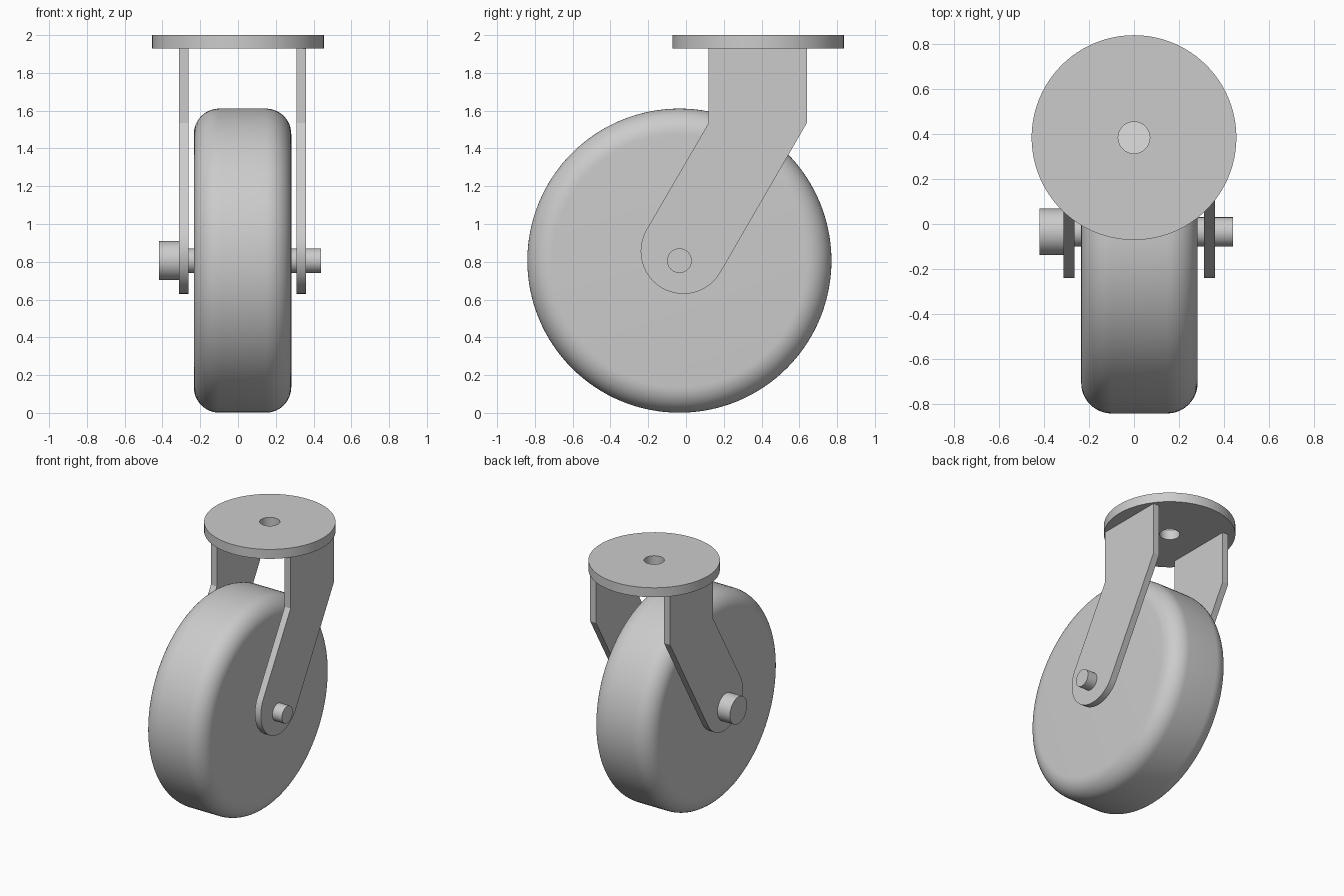
import bpy, bmesh
from math import pi, sin, cos, radians
from mathutils import Matrix, Vector

if "Cube" in bpy.data.objects:
    bpy.data.objects.remove(bpy.data.objects["Cube"], do_unlink=True)

grey = bpy.data.materials.new("light_grey")
grey.use_nodes = True
GREY = (0.6, 0.6, 0.6, 1)
grey.diffuse_color = GREY
grey.node_tree.nodes["Principled BSDF"].inputs["Base Color"].default_value = GREY

AXLE_Y, AXLE_Z = -0.035, 0.806


def finish(name, bm):
    bmesh.ops.remove_doubles(bm, verts=bm.verts, dist=1e-5)
    bmesh.ops.recalc_face_normals(bm, faces=bm.faces)
    mesh = bpy.data.meshes.new(name)
    bm.to_mesh(mesh)
    bm.free()
    mesh.materials.append(grey)
    obj = bpy.data.objects.new(name, mesh)
    bpy.context.collection.objects.link(obj)
    bpy.ops.object.select_all(action="DESELECT")
    obj.select_set(True)
    bpy.context.view_layer.objects.active = obj
    bpy.ops.object.shade_smooth_by_angle(angle=radians(30))
    return obj


def lathe(name, profile, matrix, closed=False, steps=96):
    """Spin (radius, height) points about local z, then place the result."""
    bm = bmesh.new()
    verts = [bm.verts.new((r, 0, h)) for r, h in profile]
    pairs = list(zip(verts, verts[1:]))
    if closed:
        pairs.append((verts[-1], verts[0]))
    edges = [bm.edges.new(p) for p in pairs]
    bmesh.ops.spin(bm, geom=verts + edges, cent=(0, 0, 0), axis=(0, 0, 1),
                   angle=2 * pi, steps=steps, use_merge=True)
    bm.transform(matrix)
    return finish(name, bm)


def along_x(x):
    return Matrix.Translation((x, AXLE_Y, AXLE_Z)) @ Matrix.Rotation(pi / 2, 4, "Y")


def rod(name, radius, x0, x1):
    length = x1 - x0
    lathe(name, [(0, 0), (radius, 0), (radius, length), (0, length)], along_x(x0), steps=48)


# Wheel with rounded shoulders
R, HALF, FILLET = 0.805, 0.258, 0.135
shoulder = [(R - FILLET + FILLET * sin(a), HALF - FILLET + FILLET * cos(a))
            for a in (i * pi / 24 for i in range(13))]
wheel_profile = [(0, HALF)] + shoulder + [(r, -h) for r, h in reversed(shoulder)] + [(0, -HALF)]
lathe("wheel", wheel_profile, along_x(0.024), steps=128)

# Axle bolt with its head
rod("axle", 0.065, -0.31, 0.44)
rod("axle_head", 0.103, -0.418, -0.31)

# Round mounting plate with a centre hole
lathe("mounting_plate", [(0.07, 0), (0.454, 0), (0.454, 0.072), (0.07, 0.072)],
      Matrix.Translation((0, 0.383, 1.928)), closed=True)

# Fork arms: bent strips with a rounded lower end
END = Vector((-0.014, 0.856))
END_R = 0.226
arc = [END + END_R * Vector((cos(a), sin(a)))
       for a in (radians(150 + i * 7.5) for i in range(25))]
outline = [(0.64, 1.928), (0.12, 1.928), (0.12, 1.535)] + [tuple(p) for p in arc] + [(0.64, 1.535)]


def fork_arm(name, x0, x1):
    bm = bmesh.new()
    face = bm.faces.new([bm.verts.new((x0, y, z)) for y, z in outline])
    ext = bmesh.ops.extrude_face_region(bm, geom=[face], use_keep_orig=True)
    moved = [g for g in ext["geom"] if isinstance(g, bmesh.types.BMVert)]
    bmesh.ops.translate(bm, verts=moved, vec=(x1 - x0, 0, 0))
    finish(name, bm)


fork_arm("right_fork_arm", -0.313, -0.263)
fork_arm("left_fork_arm", 0.31, 0.36)
